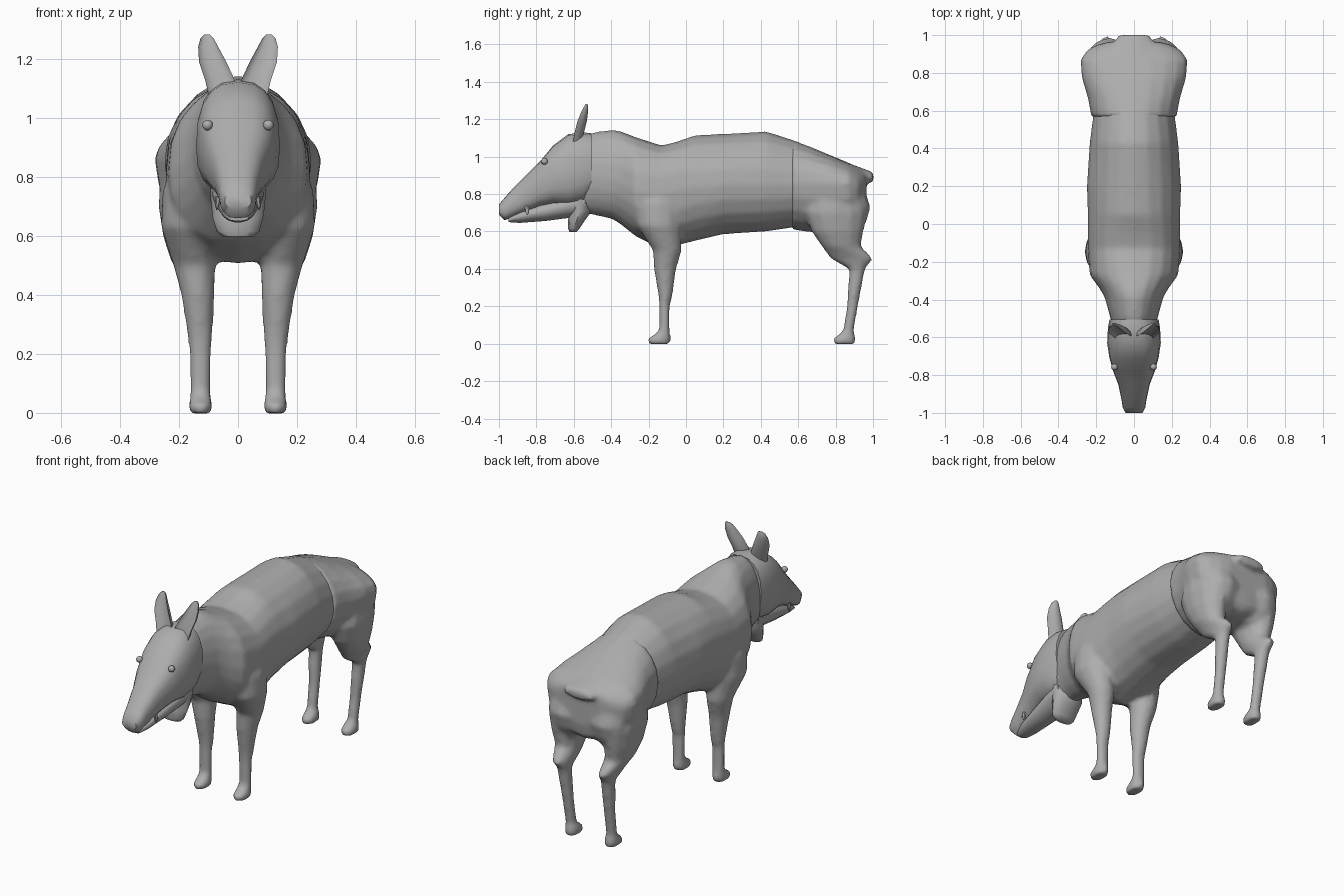
import bpy, bmesh, math

grey = bpy.data.materials.new("soft grey")
grey.diffuse_color = (0.42, 0.42, 0.42, 1)


def finish(obj):
    obj.data.materials.append(grey)
    bpy.ops.object.select_all(action='DESELECT')
    obj.select_set(True)
    bpy.context.view_layer.objects.active = obj
    bpy.ops.object.shade_smooth_by_angle(angle=math.radians(50))
    return obj


def spow(v, p):
    return math.copysign(abs(v) ** p, v)


def angles(n):
    return [2 * math.pi * i / n for i in range(n)]


def along_y(sections, n=20):
    """Sections: y, bottom, top, half width, height of the widest point, squareness."""
    rings = []
    for y, zb, zt, hw, zm, p in sections:
        ring = []
        for a in angles(n):
            c, s = spow(math.cos(a), p), spow(math.sin(a), p)
            ring.append((hw * c, y, zm + s * (zt - zm if s > 0 else zm - zb)))
        rings.append(ring)
    return rings


def along_z(sections, n=12, hollow=False):
    """Sections: centre x, centre y, z, radius x, radius y."""
    rings = []
    for x, y, z, rx, ry in sections:
        ring = []
        for a in angles(n):
            c, s = math.cos(a), math.sin(a)
            if hollow and s < 0:
                s *= -0.35
            ring.append((x + rx * c, y + ry * s, z))
        rings.append(ring)
    return rings


def pair(rings):
    """The same skin on both sides."""
    return [rings, [[(-x, y, z) for x, y, z in r] for r in rings]]


def build(name, skins, blend=0):
    """Skin every ring list and cap it; blend melts overlapping skins into one."""
    bm = bmesh.new()
    for rings in skins:
        loops = [[bm.verts.new(p) for p in ring] for ring in rings]
        n = len(loops[0])
        for a, b in zip(loops, loops[1:]):
            for i in range(n):
                j = (i + 1) % n
                bm.faces.new((a[i], a[j], b[j], b[i]))
        bm.faces.new(loops[0])
        bm.faces.new(loops[-1])
    bmesh.ops.recalc_face_normals(bm, faces=bm.faces)
    mesh = bpy.data.meshes.new(name)
    bm.to_mesh(mesh)
    bm.free()
    obj = bpy.data.objects.new(name, mesh)
    bpy.context.collection.objects.link(obj)
    if blend:
        remesh = obj.modifiers.new("Blend", 'REMESH')
        remesh.mode = 'VOXEL'
        remesh.voxel_size = blend
        remesh.use_smooth_shade = True
        smooth = obj.modifiers.new("Soften", 'SMOOTH')
        smooth.factor = 0.5
        smooth.iterations = 5
    return finish(obj)


# Neck, chest and barrel
barrel = along_y([
    (-0.62, 0.70, 1.06, 0.09, 0.90, 1), (-0.50, 0.69, 1.13, 0.125, 0.90, 1),
    (-0.39, 0.665, 1.145, 0.155, 0.88, 1), (-0.345, 0.635, 1.135, 0.18, 0.85, 0.95),
    (-0.27, 0.575, 1.105, 0.235, 0.82, 0.9), (-0.13, 0.503, 1.06, 0.245, 0.80, 0.82),
    (-0.05, 0.525, 1.08, 0.245, 0.82, 0.85), (0.05, 0.55, 1.115, 0.245, 0.84, 0.95),
    (0.20, 0.585, 1.122, 0.25, 0.85, 1), (0.43, 0.60, 1.135, 0.235, 0.85, 1),
    (0.60, 0.625, 1.08, 0.213, 0.85, 1), (0.72, 0.66, 1.02, 0.18, 0.85, 1)])

# Front legs with hooves
front_leg = along_z([
    (0.13, -0.15, 0.90, 0.07, 0.09), (0.165, -0.15, 0.75, 0.092, 0.125),
    (0.172, -0.145, 0.63, 0.090, 0.118), (0.148, -0.10, 0.50, 0.072, 0.078),
    (0.136, -0.112, 0.40, 0.057, 0.060), (0.128, -0.11, 0.25, 0.042, 0.037),
    (0.128, -0.115, 0.20, 0.038, 0.028), (0.128, -0.115, 0.075, 0.036, 0.028),
    (0.127, -0.125, 0.05, 0.037, 0.042), (0.127, -0.142, 0.03, 0.041, 0.063),
    (0.127, -0.145, 0.010, 0.041, 0.063), (0.127, -0.142, -0.002, 0.038, 0.055)])
build("body", [barrel] + pair(front_leg), blend=0.014)

# Rump, slightly wider than the barrel
rump = along_y([
    (0.565, 0.61, 1.09, 0.226, 0.86, 1), (0.66, 0.597, 1.055, 0.243, 0.86, 0.95),
    (0.78, 0.59, 1.005, 0.278, 0.86, 0.95), (0.87, 0.595, 0.967, 0.283, 0.86, 0.95),
    (0.92, 0.605, 0.945, 0.25, 0.84, 1), (0.95, 0.63, 0.93, 0.19, 0.84, 1),
    (0.965, 0.70, 0.92, 0.13, 0.84, 1)])

# Rounded buttocks, one each side of a shallow cleft
buttock = along_z([
    (0.12, 0.87, 0.88, 0.10, 0.08), (0.13, 0.87, 0.80, 0.115, 0.095),
    (0.13, 0.872, 0.73, 0.12, 0.115), (0.135, 0.865, 0.65, 0.10, 0.10),
    (0.14, 0.855, 0.59, 0.08, 0.07)])

# Broad tail stub
tail = along_y([
    (0.85, 0.88, 0.975, 0.13, 0.92, 1), (0.95, 0.865, 0.937, 0.12, 0.895, 1),
    (1.002, 0.86, 0.918, 0.085, 0.885, 1)], n=10)

# Hind legs with bent hocks
hind_leg = along_z([
    (0.15, 0.80, 0.85, 0.11, 0.14), (0.165, 0.80, 0.70, 0.105, 0.17),
    (0.168, 0.81, 0.60, 0.087, 0.14), (0.16, 0.83, 0.52, 0.070, 0.105),
    (0.147, 0.887, 0.455, 0.048, 0.116), (0.14, 0.915, 0.40, 0.038, 0.043),
    (0.133, 0.89, 0.20, 0.033, 0.030), (0.13, 0.868, 0.07, 0.031, 0.029),
    (0.128, 0.86, 0.05, 0.035, 0.042), (0.127, 0.848, 0.03, 0.041, 0.062),
    (0.127, 0.845, 0.010, 0.041, 0.062), (0.127, 0.848, -0.002, 0.038, 0.055)])
build("hindquarters", [rump, tail] + pair(buttock) + pair(hind_leg), blend=0.014)

# Head, with its back edge overlapping the neck
build("head", [along_y([
    (-0.505, 0.79, 1.125, 0.130, 0.93, 0.85), (-0.55, 0.745, 1.13, 0.138, 0.92, 0.8),
    (-0.63, 0.735, 1.12, 0.142, 0.90, 0.8), (-0.71, 0.745, 1.06, 0.130, 0.89, 0.75),
    (-0.78, 0.735, 0.975, 0.110, 0.86, 0.7), (-0.85, 0.705, 0.905, 0.083, 0.81, 0.75),
    (-0.93, 0.675, 0.825, 0.066, 0.75, 0.8), (-0.97, 0.66, 0.78, 0.060, 0.72, 0.8),
    (-1.0, 0.69, 0.745, 0.045, 0.72, 0.8)])])

# Lower jaw
build("lower_jaw", [along_y([
    (-0.95, 0.65, 0.675, 0.035, 0.66, 1), (-0.89, 0.645, 0.71, 0.055, 0.68, 1),
    (-0.75, 0.655, 0.76, 0.072, 0.71, 1), (-0.62, 0.672, 0.80, 0.088, 0.74, 1),
    (-0.54, 0.685, 0.82, 0.09, 0.76, 1)], n=14)])

# Throat flap
build("throat_flap", [along_z([
    (0, -0.565, 0.78, 0.095, 0.06), (0, -0.565, 0.71, 0.092, 0.062),
    (0, -0.585, 0.66, 0.085, 0.045), (0, -0.60, 0.615, 0.072, 0.03),
    (0, -0.605, 0.597, 0.05, 0.018)])])

# Upright ears, hollow at the front
build("ears", pair(along_z([
    (0.055, -0.605, 1.08, 0.045, 0.045), (0.062, -0.595, 1.13, 0.050, 0.050),
    (0.086, -0.58, 1.19, 0.046, 0.050), (0.101, -0.56, 1.24, 0.034, 0.036),
    (0.105, -0.545, 1.27, 0.022, 0.022), (0.105, -0.535, 1.282, 0.010, 0.008)],
    hollow=True)))

# Small teeth at the sides of the mouth
build("teeth", pair(along_z([
    (0.066, -0.85, 0.735, 0.010, 0.012), (0.070, -0.85, 0.705, 0.008, 0.010),
    (0.072, -0.848, 0.688, 0.002, 0.003)], n=6)))

# Eyes
for side, x in (("left", -0.103), ("right", 0.103)):
    bpy.ops.mesh.primitive_uv_sphere_add(segments=12, ring_count=8, radius=0.018,
                                         location=(x, -0.757, 0.975))
    eye = bpy.context.object
    eye.name = side + "_eye"
    finish(eye)
